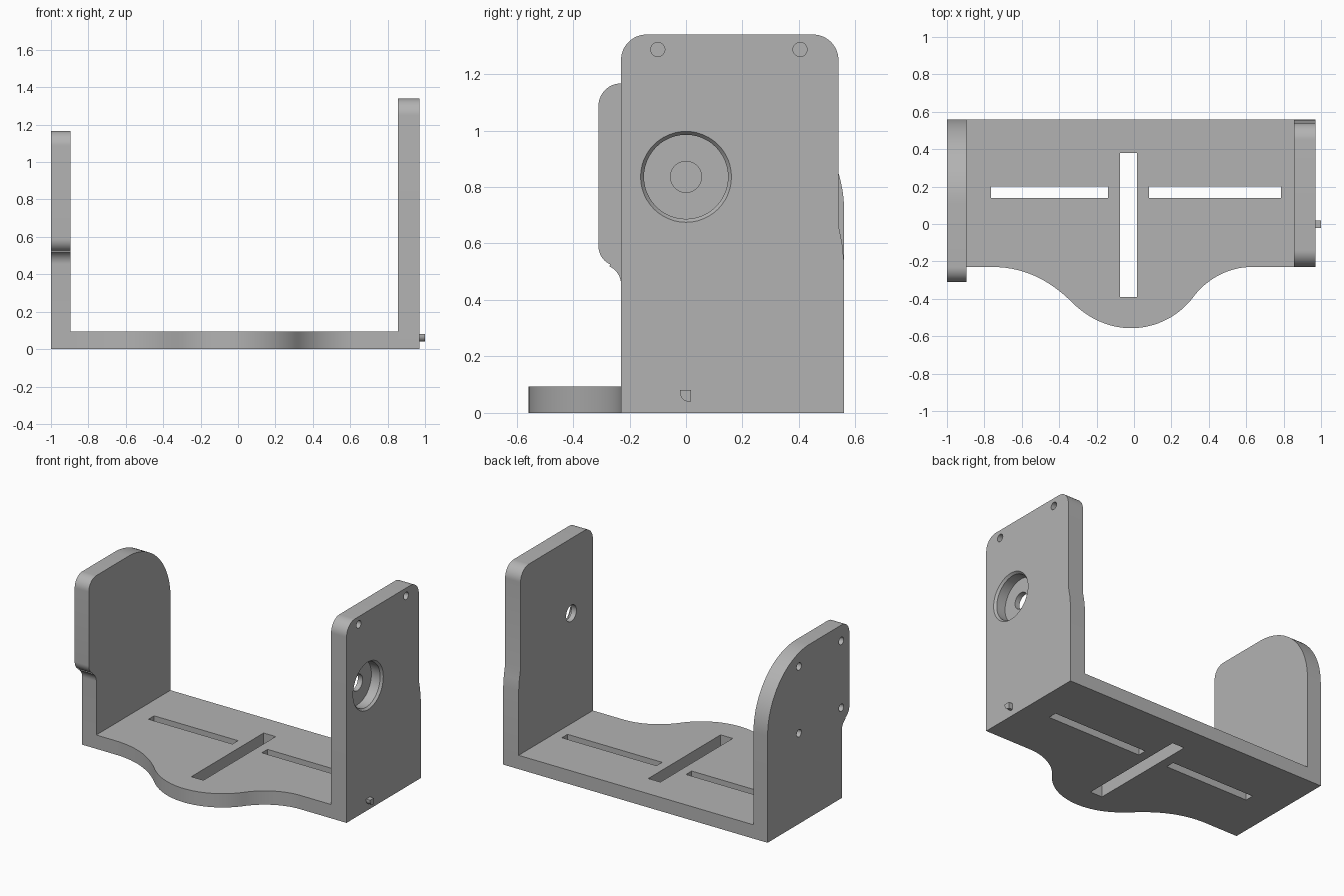
import bpy, bmesh
from math import cos, sin, radians, pi
from mathutils import Matrix, Vector
from mathutils.geometry import interpolate_bezier

if "Cube" in bpy.data.objects:
    bpy.data.objects.remove(bpy.data.objects["Cube"], do_unlink=True)

grey = bpy.data.materials.new("plain_grey")
grey.use_nodes = True
colour = (0.45, 0.45, 0.45, 1)
grey.diffuse_color = colour
grey.node_tree.nodes["Principled BSDF"].inputs["Base Color"].default_value = colour


def arc(cx, cy, r, start, end, steps=14):
    angles = [radians(start + (end - start) * i / steps) for i in range(steps + 1)]
    return [(cx + r * cos(a), cy + r * sin(a)) for a in angles]


def finish(name, bm):
    bmesh.ops.recalc_face_normals(bm, faces=bm.faces)
    mesh = bpy.data.meshes.new(name)
    bm.to_mesh(mesh)
    bm.free()
    mesh.materials.append(grey)
    obj = bpy.data.objects.new(name, mesh)
    bpy.context.collection.objects.link(obj)
    return obj


def extrude(name, outline, axis, low, high):
    """Extrude a closed outline along z (outline is x, y) or x (outline is y, z)."""
    bm = bmesh.new()
    place = (lambda u, v: (u, v, low)) if axis == "z" else (lambda u, v: (low, u, v))
    face = bm.faces.new([bm.verts.new(place(u, v)) for u, v in outline])
    depth = high - low
    moved = bmesh.ops.extrude_face_region(bm, geom=[face])["geom"]
    verts = [g for g in moved if isinstance(g, bmesh.types.BMVert)]
    step = Vector((0, 0, depth)) if axis == "z" else Vector((depth, 0, 0))
    bmesh.ops.translate(bm, verts=verts, vec=step)
    return finish(name, bm)


def box(x0, x1, y0, y1):
    return extrude("slot_cutter", [(x0, y0), (x1, y0), (x1, y1), (x0, y1)], "z", -0.1, 0.3)


def drill(x0, x1, y, z, r0, r1=None):
    """Round cutter along x, from radius r0 at x0 to r1 at x1."""
    bm = bmesh.new()
    bmesh.ops.create_cone(bm, cap_ends=True, segments=48, radius1=r0, radius2=r1 or r0,
                          depth=x1 - x0,
                          matrix=Matrix.Translation(((x0 + x1) / 2, y, z)) @ Matrix.Rotation(pi / 2, 4, "Y"))
    return finish("hole_cutter", bm)


def select(obj):
    bpy.ops.object.select_all(action="DESELECT")
    obj.select_set(True)
    bpy.context.view_layer.objects.active = obj


def cut(obj, cutters):
    select(obj)
    for cutter in cutters:
        mod = obj.modifiers.new("cut", "BOOLEAN")
        mod.operation, mod.solver, mod.object = "DIFFERENCE", "EXACT", cutter
        bpy.ops.object.modifier_apply(modifier=mod.name)
        bpy.data.objects.remove(cutter, do_unlink=True)


def smooth(obj):
    select(obj)
    bpy.ops.object.shade_smooth_by_angle(angle=radians(25))


front, back, thick = -0.23, 0.56, 0.093
left_inner, right_inner = -0.895, 0.855

# Base plate with a bulging front edge
bulge = [
    [(-0.754, front), (-0.59, front), (-0.45, -0.30), (-0.33, -0.42)],
    [(-0.33, -0.42), (-0.25, -0.50), (-0.14, -0.557), (-0.016, -0.557)],
    [(-0.016, -0.557), (0.11, -0.557), (0.23, -0.50), (0.31, -0.40)],
    [(0.31, -0.40), (0.38, -0.30), (0.50, front), (0.626, front)],
]
edge = []
for a, b, c, d in bulge:
    points = interpolate_bezier(*[Vector((*p, 0)) for p in (a, b, c, d)], 16)
    edge += [(p.x, p.y) for p in points[:-1]]
edge.append(bulge[-1][-1])
outline = [(left_inner, front)] + edge + [(right_inner, front), (right_inner, back), (left_inner, back)]
base = extrude("base_plate", outline, "z", 0, thick)
cut(base, [box(-0.765, -0.14, 0.14, 0.20), box(0.08, 0.785, 0.14, 0.20), box(-0.075, 0.015, -0.39, 0.38)])

# Shorter wall: stepped front, large rounded back corner
outline = [(front, 0), (back, 0)]
outline += arc(0.11, 0.717, 0.45, 0, 90, 28)
outline += arc(-0.23, 1.087, 0.08, 90, 180)
outline += arc(-0.24, 0.59, 0.07, 180, 245, 10)
outline += arc(-0.30, 0.455, 0.07, 65, 0, 10)
short_wall = extrude("short_wall", outline, "x", -1, left_inner)
cut(short_wall, [drill(-1.05, -0.94, y, z, 0.025) for y in (-0.225, 0.225) for z in (0.61, 1.06)])

# Taller wall: rounded top corners, slight step at the back
outline = [(front, 0), (back, 0), (back, 0.53), (0.553, 0.60), (0.54, 0.665)]
outline += arc(0.45, 1.25, 0.09, 0, 90)
outline += arc(-0.14, 1.25, 0.09, 90, 180)
tall_wall = extrude("tall_wall", outline, "x", right_inner, 0.97)

# Chamfered bearing recess, shaft hole and two screw holes
cut(tall_wall, [
    drill(0.89, 1.05, 0, 0.836, 0.149),
    drill(0.955, 0.985, 0, 0.836, 0.149, 0.173),
    drill(0.80, 0.95, 0, 0.836, 0.055),
    drill(0.91, 1.05, -0.10, 1.287, 0.025),
    drill(0.91, 1.05, 0.404, 1.287, 0.025),
])

# Small locating pin with one rounded corner
outline = [(0.018, 0.04), (0.018, 0.081), (-0.021, 0.081)] + arc(0.010, 0.071, 0.031, 180, 270, 8)
pin = extrude("locating_pin", outline, "x", 0.96, 1.0)

for part in (base, short_wall, tall_wall, pin):
    smooth(part)
